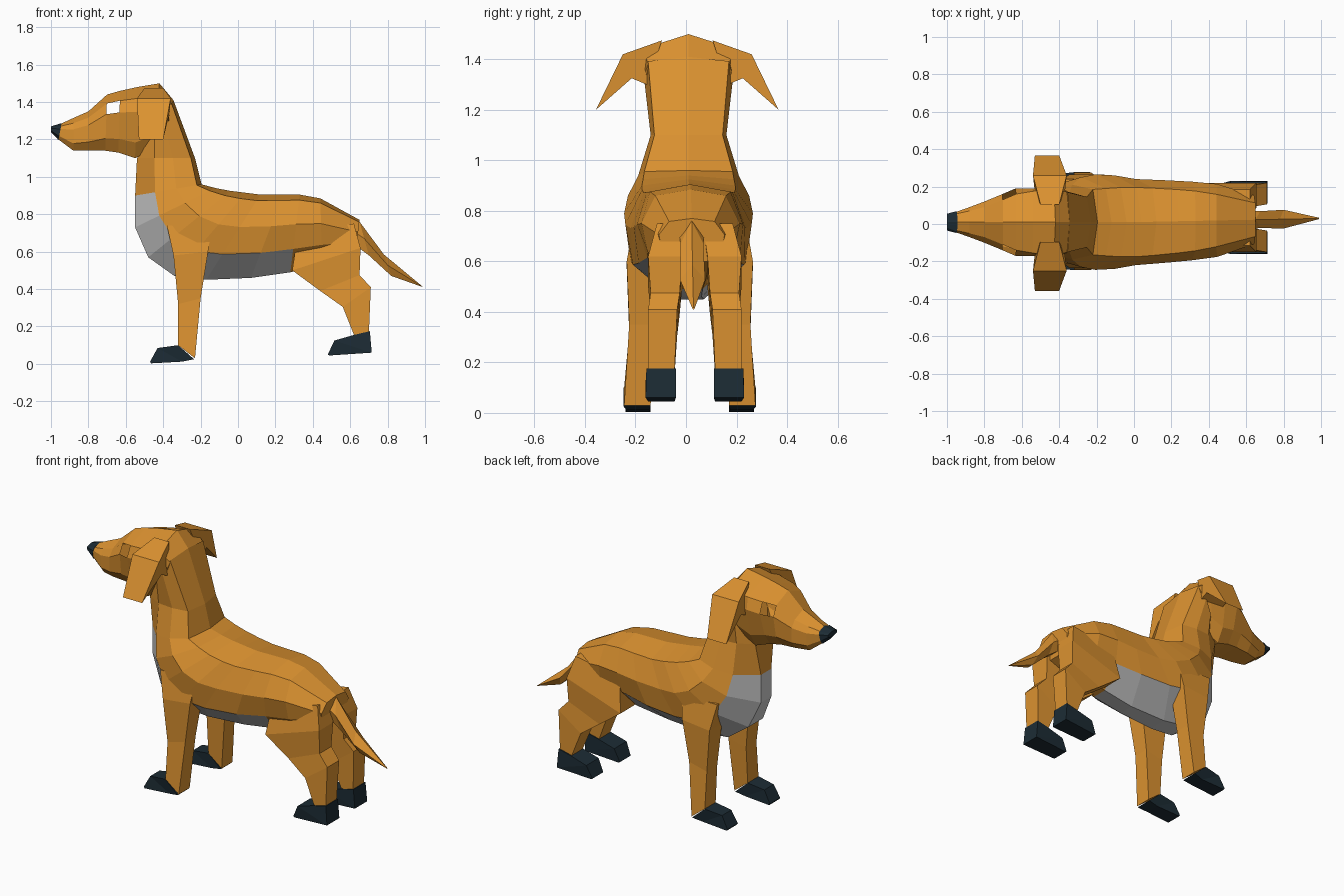
import bpy, bmesh


def material(name, rgb):
    m = bpy.data.materials.new(name)
    m.diffuse_color = (*rgb, 1)
    return m


TAN = material("tan_fur", (0.72, 0.29, 0.03))
DARK = material("dark_pads", (0.012, 0.025, 0.035))


def loft(name, rings, mat, plain=(), holes=()):
    """Skin closed rings; 'plain' and 'holes' hold (segment, side) pairs."""
    bm = bmesh.new()
    vs = [[bm.verts.new(p) for p in r] for r in rings]
    n = len(rings[0])
    gone = []
    for i in range(len(vs) - 1):
        for j in range(n):
            k = (j + 1) % n
            f = bm.faces.new((vs[i][j], vs[i][k], vs[i + 1][k], vs[i + 1][j]))
            f.material_index = int((i, j) in plain)
            if (i, j) in holes:
                gone.append(f)
    bm.faces.new(vs[0])
    bm.faces.new(vs[-1])
    bmesh.ops.recalc_face_normals(bm, faces=bm.faces)
    bmesh.ops.delete(bm, geom=gone, context='FACES_ONLY')
    me = bpy.data.meshes.new(name)
    bm.to_mesh(me)
    bm.free()
    me.materials.append(mat)
    me.materials.append(None)
    ob = bpy.data.objects.new(name, me)
    bpy.context.collection.objects.link(ob)
    return ob


def mid_y(x):
    return 0.01 + 0.02 * max(x, 0)


def section(bx, bz, tx, tz, widths, ts):
    """Symmetric ring from a low point to a high point with half widths."""
    def at(t, w):
        x = bx + (tx - bx) * t
        return (x, mid_y(x) + w, bz + (tz - bz) * t)
    pairs = list(zip(ts, widths))
    return ([at(t, w) for t, w in pairs] + [at(1, 0)]
            + [at(t, -w) for t, w in reversed(pairs)])


def quad(front, back, inner, outer, side, cy):
    (fx, fz), (bx, bz) = front, back
    a, b = cy + side * inner, cy + side * outer
    return [(fx, a, fz), (fx, b, fz), (bx, b, bz), (bx, a, bz)]


# Neck, chest and trunk as one bent loft with a grey underside
BT = (0, 0.3, 0.62, 0.93)
body = [
    (-.49, 1.16, -.345, 1.41, (.10, .16, .175, .16)),
    (-.54, 1.10, -.23, 1.10, (.09, .14, .15, .135)),
    (-.55, .90, -.195, .96, (.05, .17, .20, .175)),
    (-.55, .73, -.12, .94, (.05, .20, .24, .18)),
    (-.48, .57, -.04, .925, (.07, .22, .255, .185)),
    (-.34, .47, .04, .915, (.07, .23, .25, .185)),
    (-.17, .45, .12, .905, (.06, .22, .23, .18)),
    (.07, .46, .24, .905, (.05, .20, .22, .17)),
    (.28, .49, .33, .905, (.05, .17, .21, .16)),
    (.45, .53, .44, .885, (.06, .17, .195, .14)),
    (.63, .60, .65, .77, (.07, .12, .13, .09)),
]
loft("body", [section(*s, BT) for s in body], TAN,
     plain={(i, j) for i in range(2, 8) for j in (0, 7, 8)})

# Head with open eye sockets
HT = (0, 0.22, 0.65, 0.84)
head = [
    (-.96, 1.20, -.945, 1.285, (.035, .05, .055, .045)),
    (-.88, 1.14, -.88, 1.315, (.05, .08, .08, .06)),
    (-.80, 1.14, -.80, 1.35, (.07, .11, .11, .08)),
    (-.71, 1.14, -.70, 1.44, (.08, .13, .15, .12)),
    (-.64, 1.13, -.63, 1.46, (.09, .14, .18, .15)),
    (-.55, 1.10, -.54, 1.48, (.10, .15, .18, .165)),
    (-.47, 1.14, -.42, 1.50, (.10, .15, .18, .18)),
    (-.40, 1.24, -.345, 1.41, (.10, .15, .17, .16)),
]
loft("head", [section(*s, HT) for s in head], TAN, holes={(3, 2), (3, 5)})

# Nose
loft("nose", [section(-.96, 1.197, -.943, 1.287, (.04, .055, .058, .05), HT),
              section(-1.0, 1.24, -1.0, 1.27, (.02, .045, .045, .03), HT)], DARK)

# Tail
loft("tail", [section(*s, (0, .5)) for s in (
    (.62, .64, .60, .79, (.03, .05)),
    (.70, .58, .65, .76, (.03, .045)),
    (.82, .47, .78, .585, (.02, .05)),
    (.99, .41, .985, .415, (.002, .004)))], TAN)

for side, label in ((1, "left"), (-1, "right")):
    # Drooping ear: a folded profile between its front and back edge
    profile = [(.10, 1.475), (.255, 1.42), (.362, 1.20), (.22, 1.325), (.16, 1.30)]
    edges = ((-.50, -.54, -.53, -.53, -.53), (-.40, -.36, -.40, -.37, -.37))
    loft("ear_" + label, [[(x, .005 + side * y, z) for x, (y, z) in zip(e, profile)]
                          for e in edges], TAN)

    # Front leg and paw
    def ring(f, b, i, o):
        return quad(f, b, i, o, side, .015)
    loft("front_leg_" + label, [
        ring((-.38, .74), (-.14, .74), .10, .225),
        ring((-.345, .58), (-.16, .60), .13, .25),
        ring((-.32, .32), (-.20, .35), .14, .24),
        ring((-.32, .10), (-.23, .03), .155, .26)], TAN)
    loft("front_paw_" + label, [
        ring((-.32, .10), (-.235, .025), .155, .262),
        ring((-.43, .085), (-.30, .012), .16, .25),
        ring((-.47, .012), (-.465, .003), .155, .255)], DARK)

    # Hind leg and paw
    def ring(f, b, i, o):
        return quad(f, b, i, o, side, .035)
    loft("hind_leg_" + label, [
        ring((.32, .70), (.62, .75), .03, .15),
        ring((.29, .50), (.655, .62), .05, .185),
        ring((.44, .39), (.65, .475), .06, .175),
        ring((.56, .305), (.71, .41), .07, .185),
        ring((.62, .155), (.70, .17), .08, .185)], TAN)
    loft("hind_paw_" + label, [
        ring((.62, .155), (.705, .175), .075, .192),
        ring((.515, .125), (.715, .06), .075, .195),
        ring((.48, .05), (.49, .045), .08, .185)], DARK)
